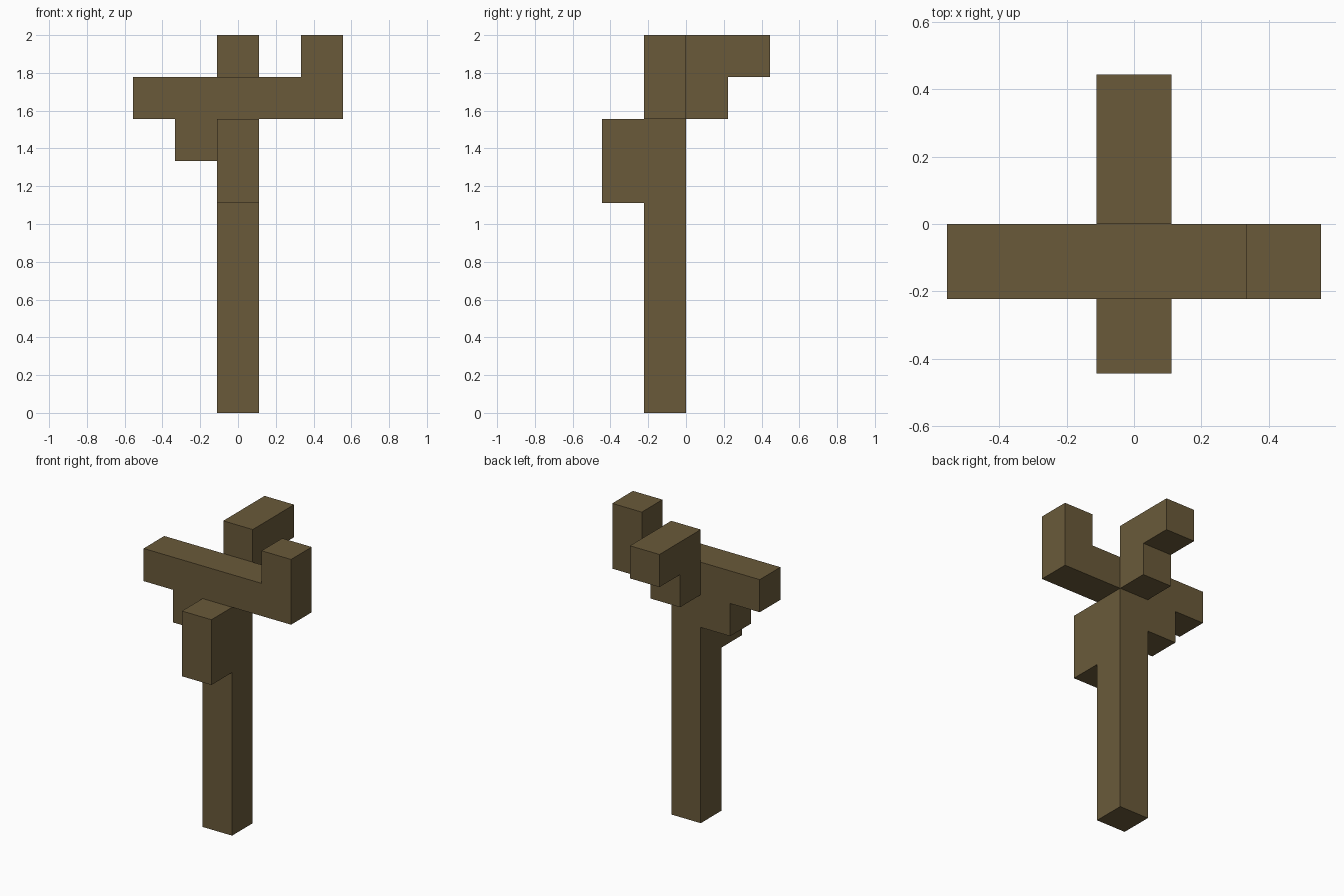
import bpy
import bmesh
from mathutils import Vector

cube = bpy.data.objects.get("Cube")
if cube:
    bpy.data.objects.remove(cube, do_unlink=True)

U = 2 / 9  # block size: the tree is nine blocks tall

bark = bpy.data.materials.new("brown_bark")
bark.use_nodes = True
colour = (0.144, 0.102, 0.042, 1)
bark.diffuse_color = colour
bsdf = bark.node_tree.nodes["Principled BSDF"]
bsdf.inputs["Base Color"].default_value = colour
bsdf.inputs["Roughness"].default_value = 0.9


def extruded(name, outline, plane, start, depth):
    """Extrude an outline, given in blocks, along y ('xz') or x ('yz')."""
    bm = bmesh.new()
    if plane == "xz":
        points = [(a, start, z) for a, z in outline]
        move = Vector((0, depth, 0))
    else:
        points = [(start, a, z) for a, z in outline]
        move = Vector((depth, 0, 0))
    face = bm.faces.new([bm.verts.new(Vector(p) * U) for p in points])
    result = bmesh.ops.extrude_face_region(bm, geom=[face], use_keep_orig=True)
    verts = [g for g in result["geom"] if isinstance(g, bmesh.types.BMVert)]
    bmesh.ops.translate(bm, vec=move * U, verts=verts)
    bmesh.ops.recalc_face_normals(bm, faces=bm.faces)
    mesh = bpy.data.meshes.new(name)
    bm.to_mesh(mesh)
    bm.free()
    mesh.materials.append(bark)
    obj = bpy.data.objects.new(name, mesh)
    bpy.context.collection.objects.link(obj)
    return obj


# Trunk with the cross limb, its upturned left end and the stub under the right arm
extruded("trunk_and_side_limbs",
         [(-0.5, 0), (0.5, 0), (0.5, 7), (2.5, 7), (2.5, 9), (1.5, 9), (1.5, 8),
          (-2.5, 8), (-2.5, 7), (-1.5, 7), (-1.5, 6), (-0.5, 6)],
         "xz", -1, 1)

# Short upright branch on the front
extruded("front_branch", [(-2, 5), (-1, 5), (-1, 7), (-2, 7)], "yz", -0.5, 1)

# Stepped branch rising at the back
extruded("back_branch",
         [(0, 7), (1, 7), (1, 8), (2, 8), (2, 9), (0, 9)], "yz", -0.5, 1)
